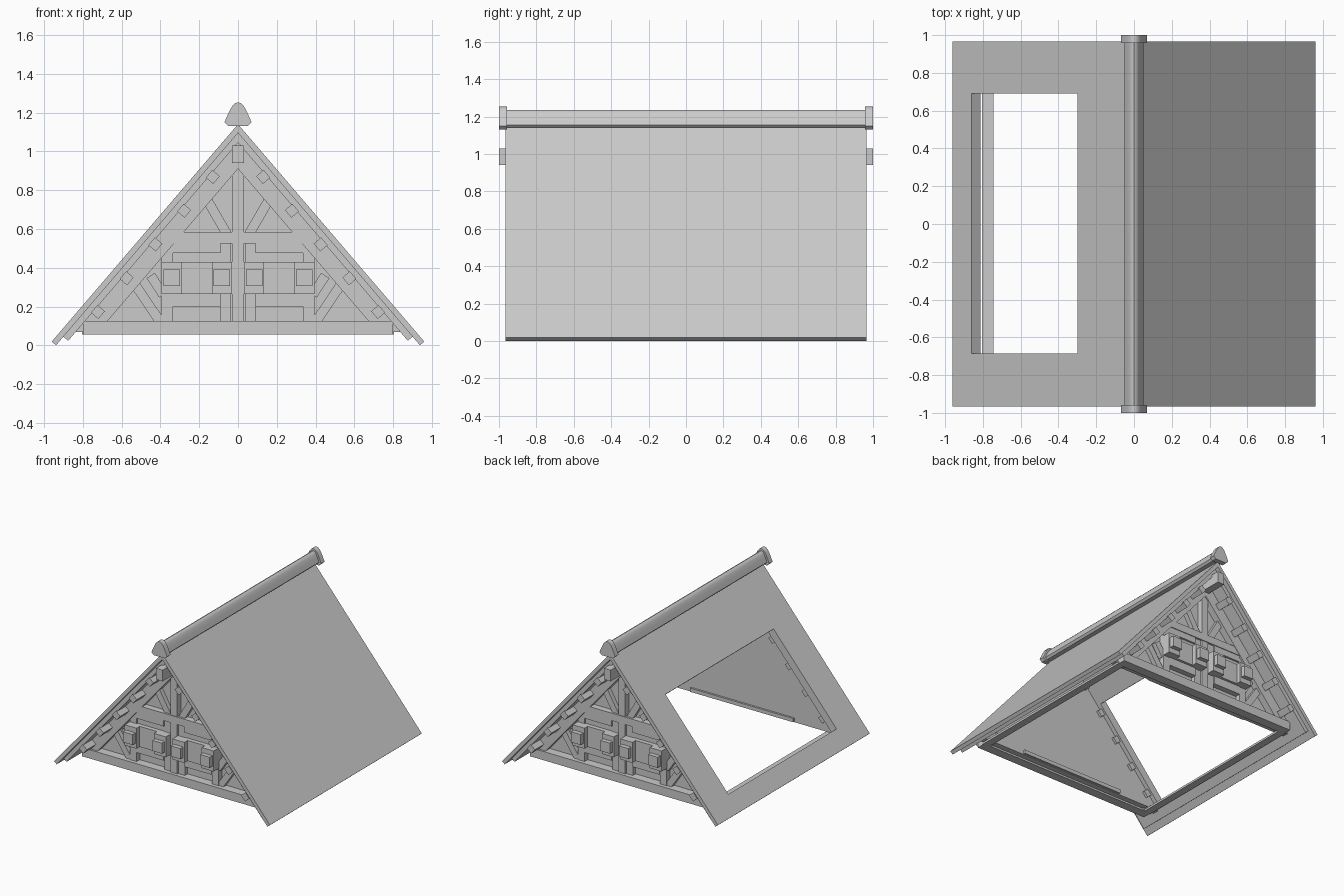
import bpy, bmesh, math
from mathutils import Vector

cube = bpy.data.objects.get("Cube")
if cube:
    bpy.data.objects.remove(cube, do_unlink=True)

grey = bpy.data.materials.new("plain_grey")
grey.use_nodes = True
grey.diffuse_color = (0.6, 0.6, 0.6, 1)
grey.node_tree.nodes["Principled BSDF"].inputs["Base Color"].default_value = (0.6, 0.6, 0.6, 1)

K = 1.167                                   # roof steepness
DOWN = Vector((1, -K)).normalized()         # down the +x slope
OUT = Vector((K, 1)).normalized()           # away from the +x slope
WALL = -0.755                               # depth where gable timbers start
FRONT = -0.815                              # front of the gable timbers


def prism(name, profile, y0, y1, mirror=""):
    """Extrude an (x, z) profile from y0 to y1, mirrored over the named axes."""
    bm = bmesh.new()
    face = bm.faces.new([bm.verts.new((x, y0, z)) for x, z in profile])
    ext = bmesh.ops.extrude_face_region(bm, geom=[face])
    new = [v for v in ext["geom"] if isinstance(v, bmesh.types.BMVert)]
    bmesh.ops.translate(bm, verts=new, vec=(0, y1 - y0, 0))
    bmesh.ops.recalc_face_normals(bm, faces=bm.faces)
    mesh = bpy.data.meshes.new(name)
    bm.to_mesh(mesh)
    bm.free()
    mesh.materials.append(grey)
    obj = bpy.data.objects.new(name, mesh)
    bpy.context.collection.objects.link(obj)
    if mirror:
        mod = obj.modifiers.new("Mirror", "MIRROR")
        mod.use_axis = ("x" in mirror, "y" in mirror, False)
        mod.use_mirror_merge = False
    return obj


def box(name, x0, x1, z0, z1, y0=FRONT, y1=WALL, mirror="xy"):
    return prism(name, [(x0, z0), (x1, z0), (x1, z1), (x0, z1)], y0, y1, mirror)


def brace(name, a, b, width, y0=FRONT + 0.01, y1=WALL):
    """Straight timber between two (x, z) points."""
    a, b = Vector(a), Vector(b)
    d = (b - a).normalized()
    n = Vector((-d.y, d.x)) * width / 2
    return prism(name, [a + n, b + n, b - n, a - n], y0, y1, "xy")


def slab(name, top, bottom, x_out, y0, y1, side=1, mirror=""):
    """Sloping layer from the ridge to x_out with a square-cut lower end."""
    low = Vector((x_out, top - K * x_out))
    inner = low - OUT * (top - bottom) * OUT.y
    pts = [(0, top), low, inner, (0, bottom)]
    return prism(name, [(side * x, z) for x, z in pts], y0, y1, mirror)


# Roof: outer covering and inner lining
LAYERS = [("covering", 1.14, 1.095, 0.96, 0.965), ("lining", 1.095, 1.045, 0.90, 0.93)]
right_layers = []
for part, top, bottom, x_out, half in LAYERS:
    slab("left_roof_" + part, top, bottom, x_out, -half, half)
    right_layers.append(slab("right_roof_" + part, top, bottom, x_out, -half, half, -1))

# Opening through the right slope
upper, lower = (Vector((x, 1.14 - K * x)) for x in (0.30, 0.86))
corners = [upper + OUT * 0.1, lower + OUT * 0.1, lower - OUT * 0.08, upper - OUT * 0.08]
cutter = prism("opening_cutter", [(-p.x, p.y) for p in corners], -0.685, 0.69)
cutter.hide_render = True
for obj in right_layers:
    mod = obj.modifiers.new("Opening", "BOOLEAN")
    mod.operation = "DIFFERENCE"
    mod.solver = "EXACT"
    mod.object = cutter
    bpy.context.view_layer.objects.active = obj
    bpy.ops.object.modifier_apply(modifier=mod.name)
bpy.data.objects.remove(cutter, do_unlink=True)

# Ridge cap with larger end pieces
half_cap = [(0.05, 1.13), (0.07, 1.15), (0.05, 1.195), (0.032, 1.23), (0.017, 1.247)]
cap = half_cap + [(0, 1.253)] + [(-x, z) for x, z in reversed(half_cap)]
run = [(x * 0.72, 1.14 + (z - 1.13) * 0.78) for x, z in cap]
caps = [prism("ridge_cap", run, -0.97, 0.97), prism("ridge_end", cap, -1.0, -0.957, "y")]
for obj in caps:
    bpy.ops.object.select_all(action="DESELECT")
    obj.select_set(True)
    bpy.context.view_layer.objects.active = obj
    bpy.ops.object.shade_smooth_by_angle(angle=math.radians(40))

# Ridge beam ends under the roof
box("ridge_beam", -0.03, 0.03, 0.94, 1.03, -1.0, -0.74, "y")

# Floor frame: tall beams under the gables, thin rails along the eaves
box("floor_end_beam", -0.80, 0.80, 0.055, 0.125, -0.84, -0.765, "y")
box("floor_side_rail", 0.745, 0.805, 0.055, 0.072, -0.78, 0.78, "x")

# Gable wall, its inner sill and its rafter trim
foot = (1.05 - 0.07) / K
prism("gable_wall", [(-foot, 0.07), (foot, 0.07), (0, 1.05)], -0.77, -0.72, "y")
box("inner_sill", -0.46, 0.46, 0.075, 0.105, -0.73, -0.705, "y")
slab("gable_rafter", 1.05, 0.91, 0.80, -0.825, -0.75, 1, "xy")

# Purlin ends along each slope
for i in range(5):
    c = Vector((0.13 + 0.148 * i, 0.868 - 0.174 * i))
    brace("purlin_%d" % (i + 1), c - DOWN * 0.026, c + DOWN * 0.026, 0.05, -0.94, -0.70)

# Timber framing of the gable
box("lower_king_post", -0.03, 0.03, 0.125, 0.525, mirror="y")
box("upper_king_post", -0.03, 0.03, 0.58, 0.92, mirror="y")
box("collar_beam", -0.41, 0.41, 0.525, 0.585, FRONT - 0.006, mirror="y")
brace("upper_brace", (0.055, 0.57), (0.165, 0.76), 0.05)
brace("lower_brace", (0.40, 0.12), (0.535, 0.32), 0.05)
brace("side_brace", (0.385, 0.26), (0.45, 0.36), 0.05)

# Windows: jambs, lintels and sill
box("inner_jamb", 0.035, 0.09, 0.125, 0.525, FRONT + 0.01)
box("outer_jamb", 0.335, 0.395, 0.125, 0.525, FRONT + 0.005)
box("window_head", 0.09, 0.335, 0.475, 0.525)
box("window_lintel", 0.09, 0.335, 0.43, 0.475, FRONT + 0.015)
box("window_sill", 0.09, 0.335, 0.20, 0.265)

# Window box: a panel with a stepped prong at each end
box("window_panel", 0.035, 0.39, 0.265, 0.43, -0.835)
for side, x in (("inner", 0.03), ("outer", 0.29)):
    box(side + "_prong", x, x + 0.105, 0.265, 0.43, -0.875)
    box(side + "_prong_tip", x + 0.01, x + 0.095, 0.305, 0.39, -0.91)
